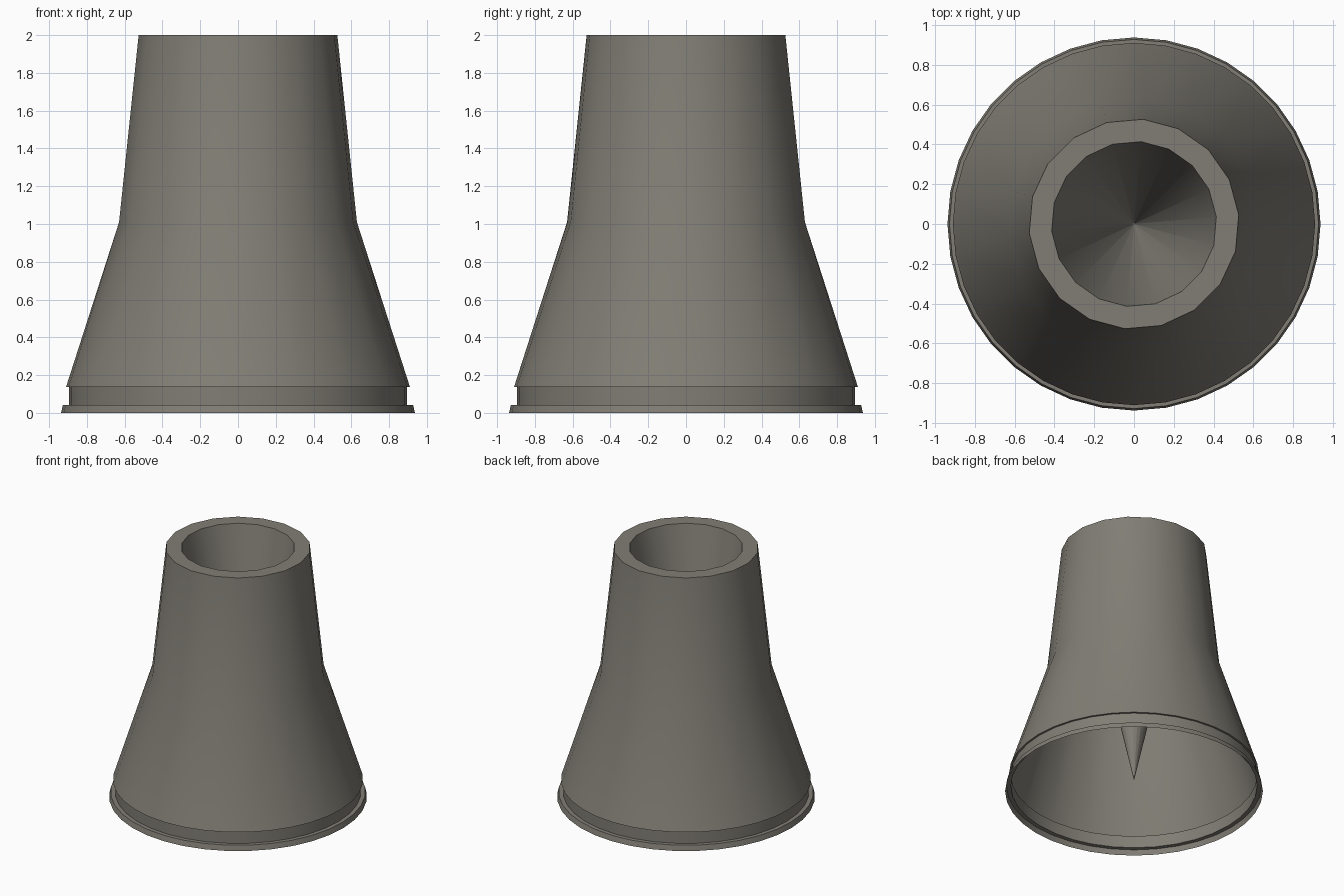
import bpy, math

if "Cube" in bpy.data.objects:
    bpy.data.objects.remove(bpy.data.objects["Cube"])

mat = bpy.data.materials.new("warm grey metal")
mat.diffuse_color = (0.22, 0.208, 0.178, 1.0)
mat.use_nodes = True
mat.node_tree.nodes["Principled BSDF"].inputs["Base Color"].default_value = mat.diffuse_color


class Part:
    """Collects rings of vertices and joins them, outside faces outward."""

    def __init__(self):
        self.verts, self.faces = [], []

    def ring(self, r, z, n, offset=0.0):
        start = len(self.verts)
        for i in range(n):
            a = math.radians(offset) + 2 * math.pi * i / n
            self.verts.append((r * math.cos(a), r * math.sin(a), z))
        return list(range(start, start + n))

    def bridge(self, a, b):
        n = len(a)
        for i in range(n):
            j = (i + 1) % n
            self.faces.append((a[i], a[j], b[j], b[i]))

    def bridge_half(self, a, b):
        # lower ring a has twice as many sides as upper ring b
        n = len(b)
        for i in range(n):
            j = (i + 1) % n
            self.faces.append((a[2 * i], a[2 * i + 1], b[i]))
            self.faces.append((a[2 * i + 1], a[2 * j], b[j], b[i]))

    def build(self, name):
        me = bpy.data.meshes.new(name)
        me.from_pydata(self.verts, [], self.faces)
        me.materials.append(mat)
        me.update()
        ob = bpy.data.objects.new(name, me)
        bpy.context.collection.objects.link(ob)
        bpy.ops.object.select_all(action='DESELECT')
        ob.select_set(True)
        bpy.context.view_layer.objects.active = ob
        bpy.ops.object.shade_smooth_by_angle(angle=math.radians(35))
        return ob


# Base flange with the recessed neck above it
base = Part()
profile = [(0.937, 0.0), (0.927, 0.042), (0.895, 0.042), (0.895, 0.138), (0.91, 0.138)]
rings = [base.ring(r, z, 36) for r, z in profile]
for lo, hi in zip(rings, rings[1:]):
    base.bridge(lo, hi)
base.build("base_flange")

# Flared skirt, narrowing from 36 to 18 sides, and the upper tube
body = Part()
skirt = body.ring(0.91, 0.138, 36)
waist = body.ring(0.632, 1.01, 18, 5)
top = body.ring(0.528, 2.0, 18, 5)
body.bridge_half(skirt, waist)
body.bridge(waist, top)
# flat top rim
inner = body.ring(0.415, 2.0, 18, 5)
body.bridge(top, inner)
body.build("flared_body")

# Funnel inside the tube, running down to a point
funnel = Part()
mouth = funnel.ring(0.415, 2.0, 18, 5)
tip = funnel.ring(0.002, 0.1, 18, 5)
funnel.bridge(mouth, tip)
funnel.build("inner_funnel")
